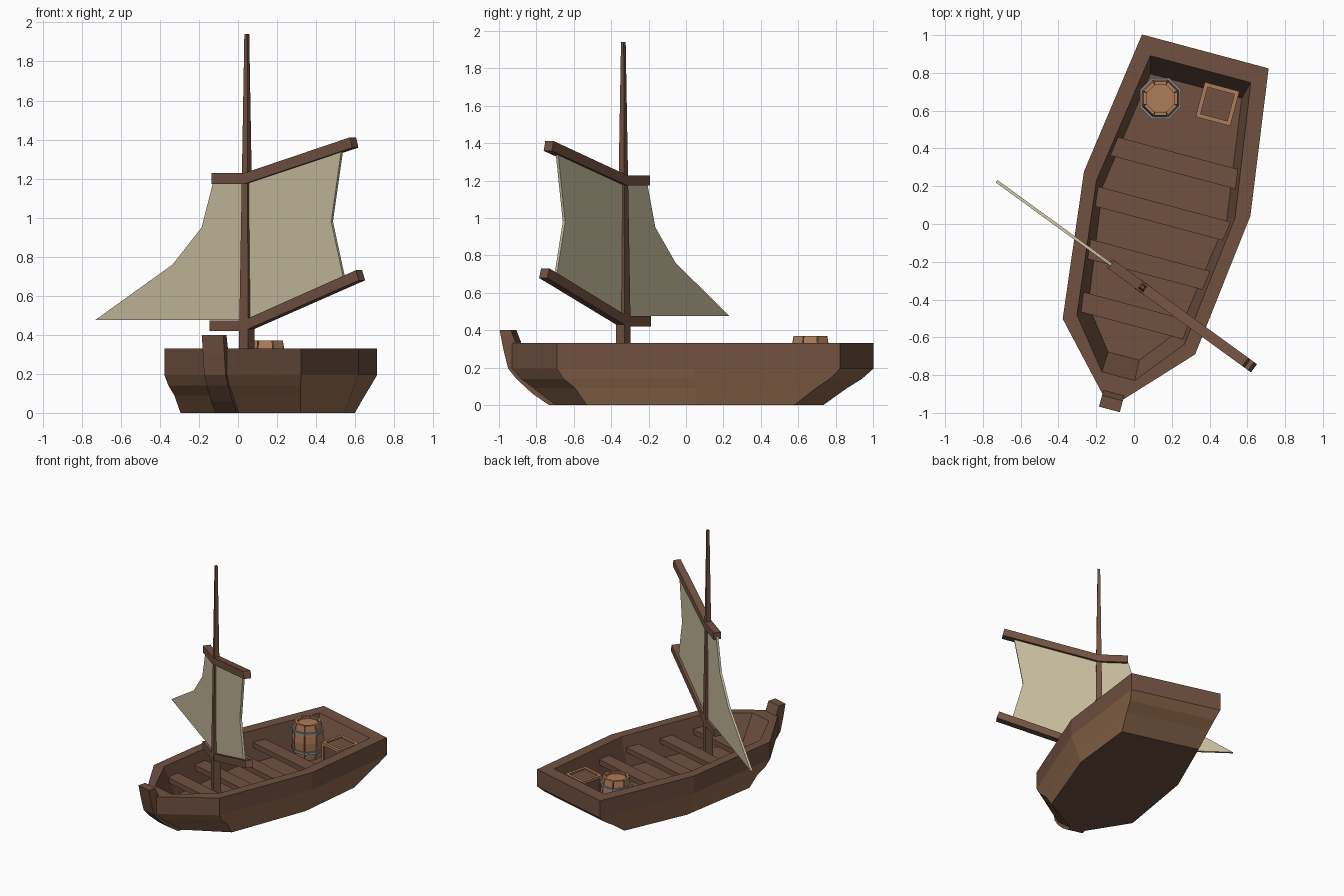
import bpy, bmesh
from math import radians, sin, cos, pi
from mathutils import Matrix, Vector

if "Cube" in bpy.data.objects:
    bpy.data.objects.remove(bpy.data.objects["Cube"])

def material(name, rgb):
    m = bpy.data.materials.new(name)
    m.diffuse_color = (*rgb, 1)
    m.use_nodes = True
    m.node_tree.nodes["Principled BSDF"].inputs["Base Color"].default_value = m.diffuse_color
    return m

WOOD = material("dark_wood", (.165, .083, .053))
PLANK = material("plank_wood", (.28, .145, .075))
LIGHT = material("light_wood", (.42, .20, .10))
SAIL = material("sailcloth", (.57, .50, .34))
IRON = material("iron", (.25, .27, .29))

BOAT = Matrix.Translation((.124, -.033, 0)) @ Matrix.Rotation(radians(-15), 4, 'Z')
RIG = Matrix.Translation((.045, -.335, 0)) @ Matrix.Rotation(radians(-36), 4, 'Z')

def finish(name, bm, mats, matrix):
    bmesh.ops.recalc_face_normals(bm, faces=bm.faces)
    me = bpy.data.meshes.new(name)
    bm.to_mesh(me)
    bm.free()
    for m in mats:
        me.materials.append(m)
    ob = bpy.data.objects.new(name, me)
    ob.matrix_world = matrix
    bpy.context.collection.objects.link(ob)
    return ob

def loft(name, rings, mats, matrix, bands=None, closed=False):
    """Skin a list of point rings; cap the ends or close the loop."""
    bm = bmesh.new()
    vs = [[bm.verts.new(p) for p in r] for r in rings]
    n = len(rings[0])
    for k in range(len(vs) if closed else len(vs) - 1):
        a, b = vs[k], vs[(k + 1) % len(vs)]
        for i in range(n):
            j = (i + 1) % n
            f = bm.faces.new((a[i], a[j], b[j], b[i]))
            f.material_index = bands[k] if bands else 0
    if not closed:
        bm.faces.new(vs[0])
        bm.faces.new(vs[-1])
    return finish(name, bm, mats, matrix)

def box(name, center, size, mat, matrix):
    bm = bmesh.new()
    bmesh.ops.create_cube(bm, size=1, matrix=Matrix.Translation(center) @ Matrix.Diagonal((*size, 1)))
    return finish(name, bm, [mat], matrix)

def extrude(name, profile, axis, half, mat, matrix):
    """Slab from a 2D profile; axis 'x' reads (y, z), axis 'y' reads (x, z)."""
    put = (lambda p, t: (t, p[0], p[1])) if axis == 'x' else (lambda p, t: (p[0], t, p[1]))
    return loft(name, [[put(p, t) for p in profile] for t in (-half, half)], [mat], matrix)

# Hull: (z, four half-width / length stations from stern to bow)
levels = [
    (0.0, [(.30, .715), (.38, .2), (.318, -.43), (.05, -.68)]),
    (.09, [(.32, .84), (.415, .2), (.335, -.49), (.05, -.80)]),
    (.14, [(.33, .92), (.435, .2), (.35, -.55), (.05, -.87)]),
    (.195, [(.347, .98), (.456, .2), (.363, -.583), (.05, -.92)]),
    (.33, [(.347, .98), (.456, .2), (.363, -.583), (.05, -.92)]),
    (.33, [(.275, .883), (.38, .17), (.295, -.545), (.09, -.80)]),
    (.10, [(.25, .79), (.34, .15), (.25, -.48), (.085, -.69)]),
]
rings = [[(w, v, z) for w, v in st] + [(-w, v, z) for w, v in reversed(st)] for z, st in levels]
loft("hull", rings, [WOOD, PLANK], BOAT, bands=[1, 1, 1, 0, 0, 0])

# Stem post
stem = [(-.982, .40), (-.962, .30), (-.935, .195), (-.89, .14), (-.80, .06), (-.71, 0),
        (-.66, 0), (-.80, .16), (-.88, .30), (-.92, .40)]
extrude("stem_post", stem, 'x', .057, WOOD, BOAT)

# Seats
for v, half in [(.37, .375), (.09, .385), (-.19, .35), (-.47, .295)]:
    box("seat", (0, v, .225), (2 * half, .105, .04), WOOD, BOAT)

# Mast, tapered
loft("mast", [[(x * h, y * h, z) for x, y in ((-1, -1), (1, -1), (1, 1), (-1, 1))]
              for z, h in ((.10, .029), (.45, .0275), (1.94, .009))], [WOOD], RIG)

# Kinked spars
def spar(name, z, left, end_s, end_z):
    t = .0275
    d = Vector((end_s, end_z - z)).normalized() * t
    pts = [(left, z - t), (0, z - t), (end_s + d.y, end_z - d.x),
           (end_s - d.y, end_z + d.x), (0, z + t), (left, z + t)]
    extrude(name, pts, 'y', .027, WOOD, RIG)

spar("upper_spar", 1.2, -.205, .68, 1.385)
spar("lower_spar", .447, -.215, .72, .705)

# Sails on either side of the mast
extrude("main_sail", [(0, .46), (.62, .68), (.54, .98), (.605, 1.35), (0, 1.19)], 'y', .008, SAIL, RIG)
extrude("aft_sail", [(0, .475), (-.955, .475), (-.464, .76), (-.28, .95), (-.205, 1.19), (0, 1.19)],
        'y', .008, SAIL, RIG)

# Barrel: core, staves with gaps, hoops
BARREL = Matrix.Translation((.14, .665, .10))
H = .27
def ring(r, z, n=8):
    return [(r * cos(2 * pi * (i + .5) / n), r * sin(2 * pi * (i + .5) / n), z) for i in range(n)]

loft("barrel_core", [ring(.078, .005), ring(.095, H / 2), ring(.078, H - .018)], [LIGHT], BARREL)
for i in range(8):
    a = 2 * pi * i / 8
    def section(r, z):
        w, s = r * .385, .018
        return [(r - s, -w * .85, z), (r, -w, z), (r, w, z), (r - s, w * .85, z)]
    loft("barrel_stave", [section(.09, 0), section(.103, .08), section(.107, H / 2),
                          section(.103, H - .08), section(.09, H)],
         [LIGHT], BARREL @ Matrix.Rotation(a, 4, 'Z'))
for z in (.06, H - .06):
    loft("barrel_hoop", [ring(.104, z - .009), ring(.118, z - .009), ring(.118, z + .009),
                         ring(.104, z + .009)], [IRON], BARREL, closed=True)

# Crate: recessed panels in a bar frame
CRATE = Matrix.Translation((.442, .635, .195)) @ Matrix.Rotation(radians(-15), 4, 'Z')
S, T = .19, .022
box("crate_panels", (0, 0, 0), (S - .02,) * 3, WOOD, CRATE)
e = (S - T) / 2
for axis in range(3):
    for a in (-e, e):
        for b in (-e, e):
            c, size = [a, b], [T, T]
            c.insert(axis, 0)
            size.insert(axis, S)
            box("crate_bar", c, size, LIGHT, CRATE)
